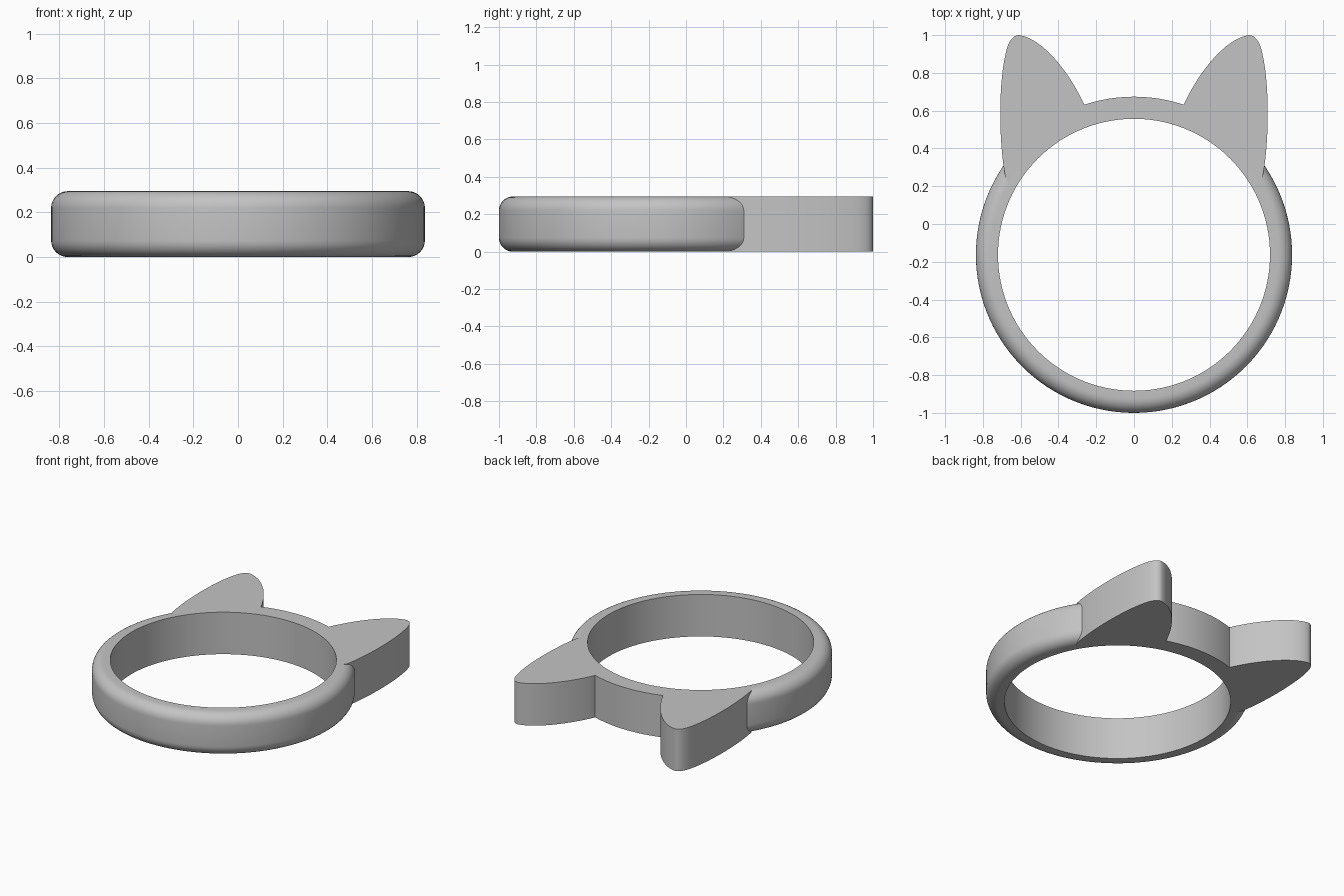
import bpy, bmesh, math
from mathutils import Vector
from mathutils.geometry import interpolate_bezier

CUBE = bpy.data.objects.get("Cube")
if CUBE:
    bpy.data.objects.remove(CUBE, do_unlink=True)

HEIGHT, INNER, OUTER, FILLET = 0.295, 0.72, 0.837, 0.075
CENTER = Vector((0, -0.163, 0))

grey = bpy.data.materials.new("plain grey")
grey.use_nodes = True
colour = (0.55, 0.55, 0.55, 1)
grey.diffuse_color = colour
grey.node_tree.nodes["Principled BSDF"].inputs["Base Color"].default_value = colour


def finish(bm, name):
    bmesh.ops.remove_doubles(bm, verts=bm.verts, dist=1e-5)
    bmesh.ops.recalc_face_normals(bm, faces=bm.faces)
    mesh = bpy.data.meshes.new(name)
    bm.to_mesh(mesh)
    bm.free()
    mesh.materials.append(grey)
    obj = bpy.data.objects.new(name, mesh)
    bpy.context.collection.objects.link(obj)
    bpy.ops.object.select_all(action='DESELECT')
    obj.select_set(True)
    bpy.context.view_layer.objects.active = obj
    bpy.ops.object.shade_smooth_by_angle(angle=math.radians(30))
    return obj


def polar(radius, degrees):
    a = math.radians(degrees)
    return CENTER + Vector((radius * math.cos(a), radius * math.sin(a), 0))


def swept_band(name, profile, start, end, steps):
    """Sweep a closed (radius, z) profile around the band centre, with end caps."""
    bm = bmesh.new()
    rings = []
    for i in range(steps + 1):
        angle = start + (end - start) * i / steps
        rings.append([bm.verts.new(polar(r, angle) + Vector((0, 0, z))) for r, z in profile])
    n = len(profile)
    for a, b in zip(rings, rings[1:]):
        for j in range(n):
            k = (j + 1) % n
            bm.faces.new((a[j], a[k], b[k], b[j]))
    bm.faces.new(rings[0])
    bm.faces.new(rings[-1])
    return finish(bm, name)


# Band: rounded outer rim around the front, square rim between the ears
square = [(INNER, 0), (OUTER, 0), (OUTER, HEIGHT), (INNER, HEIGHT)]
rounded = [(INNER, HEIGHT), (INNER, 0)]
for z, first in ((FILLET, -90), (HEIGHT - FILLET, 0)):
    for i in range(9):
        a = math.radians(first + 90 * i / 8)
        rounded.append((OUTER - FILLET + FILLET * math.cos(a), z + FILLET * math.sin(a)))
EDGE = 36
swept_band("rounded_band", rounded, EDGE - 360 + 180 - 2 * EDGE, EDGE, 84)
swept_band("square_band", square, EDGE, 180 - EDGE, 36)

# Ears: curved outlines extruded to the full band height
base_in, tip, shoulder, base_out = (.264, .633), (.607, 1.0), (.68, .90), (.681, .248)
segments = [
    (base_in, (.34, .80), (.48, .98), tip),
    (tip, (.645, 1.0), (.668, .96), shoulder),
    (shoulder, (.712, .77), (.722, .47), base_out),
]
outline = []
for seg in segments:
    outline += interpolate_bezier(*[Vector((x, y, 0)) for x, y in seg], 14)[:-1]
outline.append(Vector((*base_out, 0)))
outline += [polar(0.757, 29.5 + 41 * i / 14) for i in range(15)]

for name, side in (("left_ear", 1), ("right_ear", -1)):
    bm = bmesh.new()
    face = bm.faces.new([bm.verts.new((p.x * side, p.y, 0)) for p in outline])
    top = bmesh.ops.extrude_face_region(bm, geom=[face])["geom"]
    bmesh.ops.translate(bm, vec=(0, 0, HEIGHT),
                        verts=[v for v in top if isinstance(v, bmesh.types.BMVert)])
    finish(bm, name)
